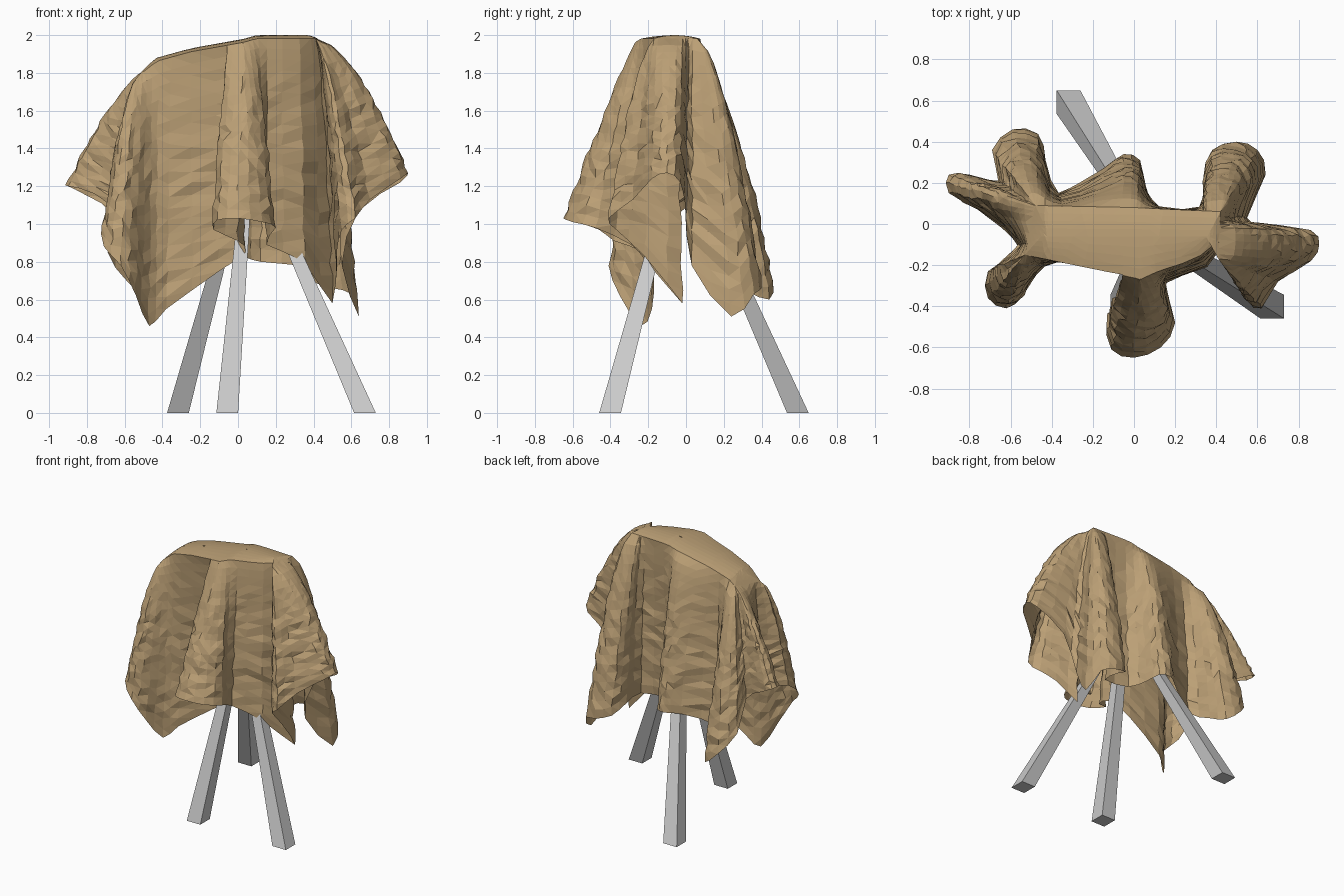
import bpy, bmesh, random
from mathutils import Vector
from mathutils.geometry import intersect_point_line

if "Cube" in bpy.data.objects:
    bpy.data.objects.remove(bpy.data.objects["Cube"])
random.seed(4)

# Hem of the draped cloth, anticlockwise from the right-hand fold (x, y, z)
HEM = [
    (.90, -.10, 1.27), (.86, -.03, 1.22), (.64, .00, 1.07), (.55, .03, .78),
    (.64, .24, .51), (.60, .36, .63), (.50, .40, .66), (.38, .36, .70),
    (.34, .24, .76), (.33, .08, .78), (.12, .08, .80),
    (.05, .20, .82), (.03, .31, .83), (-.05, .34, .83), (-.15, .27, .82),
    (-.37, .15, .74), (-.43, .31, .65), (-.47, .44, .60), (-.59, .46, .70),
    (-.69, .36, .85), (-.66, .21, 1.05),
    (-.80, .24, 1.15), (-.90, .24, 1.20), (-.90, .15, 1.20), (-.76, .07, 1.16),
    (-.56, -.10, 1.00), (-.71, -.23, 1.00), (-.71, -.36, .88), (-.62, -.41, .78),
    (-.54, -.35, .62), (-.47, -.24, .46), (-.38, -.18, .55), (-.10, -.17, .75),
    (.04, -.22, .85), (.00, -.38, .91), (-.13, -.46, .97), (-.11, -.61, 1.02),
    (0, -.65, 1.03), (.13, -.60, 1.01), (.20, -.48, .98), (.15, -.29, .89),
    (.35, -.21, .80), (.50, -.02, .58), (.52, -.22, .83), (.55, -.37, .97),
    (.62, -.41, 1.03), (.70, -.28, 1.13), (.86, -.18, 1.24),
]
# Outline of the supporting top, seen from above
TOP = [(.42, .06), (0, .08), (-.48, .09), (-.53, -.15),
       (-.05, -.25), (.03, -.27), (.2, -.19), (.41, -.17)]


def top_height(x):
    pts = [(-.6, 1.74), (-.53, 1.80), (-.43, 1.88), (-.25, 1.93), (.03, 1.98), (.1, 2), (1, 2)]
    for (a, za), (b, zb) in zip(pts, pts[1:]):
        if x <= b:
            return za + (zb - za) * (x - a) / (b - a)


def nearest_top(p):
    p = Vector((p.x, p.y, 0))
    found = []
    for a, b in zip(TOP, TOP[1:] + TOP[:1]):
        a, b = Vector((*a, 0)), Vector((*b, 0))
        f = intersect_point_line(p, a, b)[1]
        found.append(a.lerp(b, min(1, max(0, f))))
    return min(found, key=lambda q: (q - p).length)


def catmull(points, steps):
    n, out = len(points), []
    P = [Vector(p) for p in points]
    for i in range(n):
        a, b, c, d = (P[(i + k) % n] for k in (-1, 0, 1, 2))
        for k in range(steps):
            t = k / steps
            out.append(.5 * (2 * b + (c - a) * t + (2 * a - 5 * b + 4 * c - d) * t * t
                             + (3 * b - a - 3 * c + d) * t ** 3))
    return out


def make_object(name, bm, color=None):
    bmesh.ops.recalc_face_normals(bm, faces=bm.faces)
    mesh = bpy.data.meshes.new(name)
    bm.to_mesh(mesh)
    bm.free()
    ob = bpy.data.objects.new(name, mesh)
    bpy.context.collection.objects.link(ob)
    if color:
        mat = bpy.data.materials.new(name + "_material")
        mat.diffuse_color = color
        mat.use_nodes = True
        mat.node_tree.nodes["Principled BSDF"].inputs["Base Color"].default_value = mat.diffuse_color
        mesh.materials.append(mat)


# Draped cloth: top cap rings, then folds growing outward down to the hem
def draped_cloth():
    hem = catmull(HEM, 2)
    n = len(hem)
    rim = [nearest_top(p) for p in hem]
    for _ in range(2):
        rim = [(rim[i - 1] + 2 * rim[i] + rim[(i + 1) % n]) / 4 for i in range(n)]
    bm = bmesh.new()
    rings = []
    drop = .018
    for k in range(4):
        f = k / 4
        ring = []
        for r in rim:
            p = Vector((r.x * .85, -.06, 0)).lerp(r, f)
            ring.append(bm.verts.new((p.x, p.y, top_height(p.x) - drop * f * f)))
        rings.append(ring)
    rows = 20
    for k in range(rows + 1):
        s = k / rows
        ring = []
        for r, h in zip(rim, hem):
            d = h.xy - r.xy
            front = max(0, -d.y / (d.length + .05)) * max(0, 1 - abs(r.x) * 2)
            left = .12 if h.x < -.72 else 0
            p = r.xy + d * s ** (.6 + .38 * front + left)
            zt = top_height(r.x) - drop
            z = zt + (h.z - zt) * s
            j = .009 * min(1, s * 2) if k < rows else 0
            ring.append(bm.verts.new((p.x + random.uniform(-j, j),
                                      p.y + random.uniform(-j, j),
                                      z + random.uniform(-j, j))))
        rings.append(ring)
    for a, b in zip(rings, rings[1:]):
        for i in range(n):
            j = (i + 1) % n
            bm.faces.new((a[i], b[i], b[j], a[j]))
    bmesh.ops.remove_doubles(bm, verts=bm.verts, dist=.008)
    bmesh.ops.triangulate(bm, faces=bm.faces)
    make_object("draped_cloth", bm, (.50, .35, .18, 1))


# Tripod legs: tapered square bars leaning to a shared apex
def leg(name, foot, apex=(.06, -.03, 1.4)):
    bm = bmesh.new()
    bmesh.ops.create_cube(bm, size=1)
    for v in bm.verts:
        c, w = (apex, .05) if v.co.z > 0 else ((*foot, 0), .115)
        v.co = (c[0] + v.co.x * w, c[1] + v.co.y * w, c[2])
    make_object(name, bm)


draped_cloth()
for name, foot in (("back_leg", (-.318, .592)), ("front_leg", (-.057, -.402)),
                   ("right_leg", (.672, -.402))):
    leg(name, foot)
